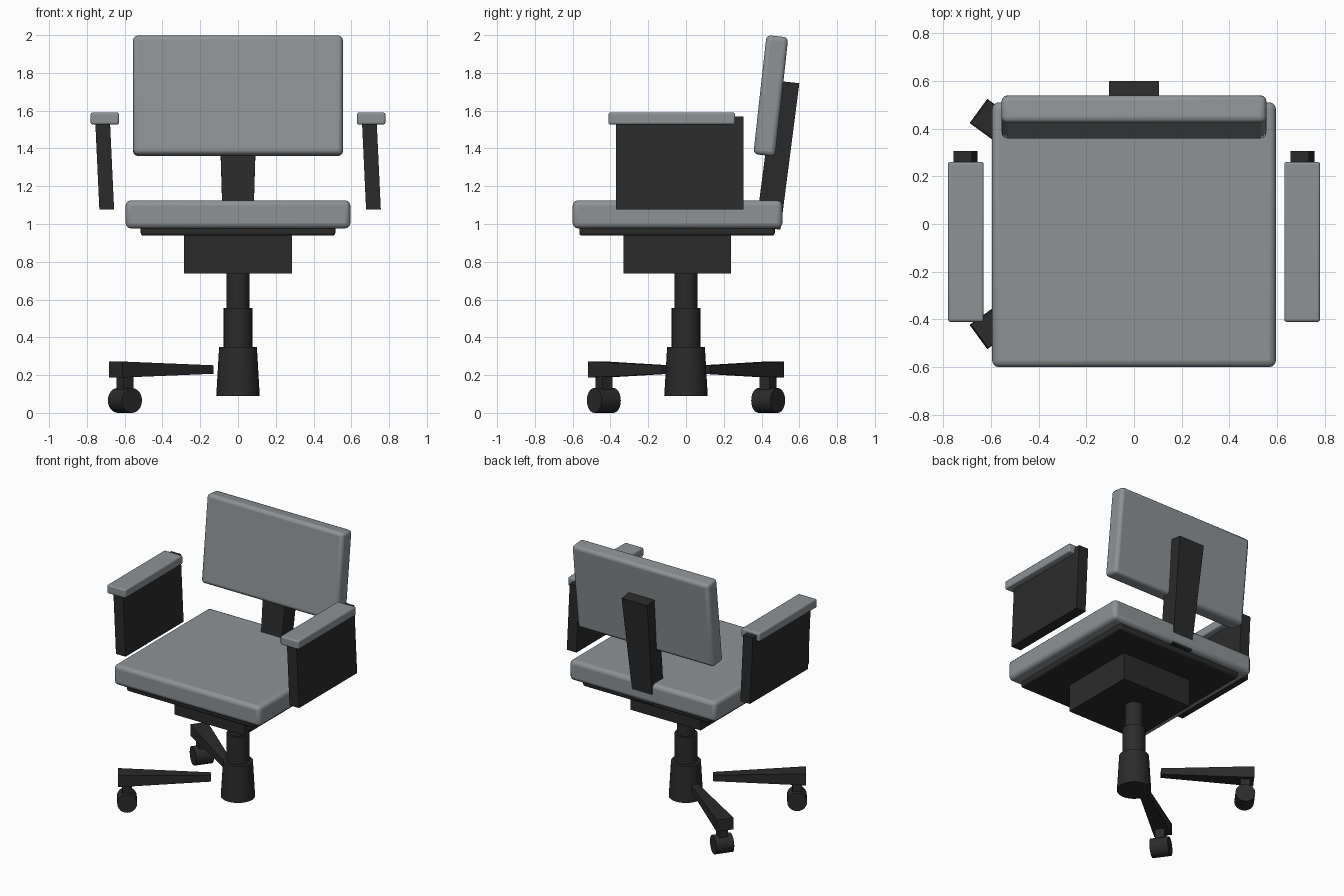
import bpy, bmesh, math
from mathutils import Vector, Matrix

if "Cube" in bpy.data.objects:
    bpy.data.objects.remove(bpy.data.objects["Cube"])


def material(name, rgb):
    m = bpy.data.materials.new(name)
    m.diffuse_color = (*rgb, 1)
    m.use_nodes = True
    m.node_tree.nodes["Principled BSDF"].inputs["Base Color"].default_value = m.diffuse_color
    return m


GREY = material("grey upholstery", (0.27, 0.29, 0.30))
DARK = material("dark plastic", (0.024, 0.024, 0.024))


def finish(name, bm, mat, smooth=False, bevel=0, segments=3):
    bmesh.ops.recalc_face_normals(bm, faces=bm.faces)
    mesh = bpy.data.meshes.new(name)
    bm.to_mesh(mesh)
    bm.free()
    mesh.materials.append(mat)
    ob = bpy.data.objects.new(name, mesh)
    bpy.context.collection.objects.link(ob)
    if bevel:
        b = ob.modifiers.new("rounded edges", 'BEVEL')
        b.width, b.segments = bevel, segments
    if smooth:
        bpy.ops.object.select_all(action='DESELECT')
        ob.select_set(True)
        bpy.context.view_layer.objects.active = ob
        bpy.ops.object.shade_smooth_by_angle(angle=math.radians(35))
    return ob


def box(name, lo, hi, mat, bevel=0, matrix=None):
    """Box between two corners, optionally placed by a matrix."""
    lo, hi = Vector(lo), Vector(hi)
    bm = bmesh.new()
    bmesh.ops.create_cube(bm, size=1)
    bmesh.ops.scale(bm, vec=hi - lo, verts=bm.verts)
    bmesh.ops.translate(bm, vec=(lo + hi) / 2, verts=bm.verts)
    if matrix:
        bm.transform(matrix)
    return finish(name, bm, mat, bevel > 0, bevel)


def loft(name, a, b, mat, matrix=None):
    """Solid joining two four-cornered sections."""
    bm = bmesh.new()
    va, vb = [[bm.verts.new(p) for p in s] for s in (a, b)]
    bm.faces.new(va)
    bm.faces.new(vb)
    for i in range(4):
        j = (i + 1) % 4
        bm.faces.new((va[i], va[j], vb[j], vb[i]))
    if matrix:
        bm.transform(matrix)
    return finish(name, bm, mat)


def cylinder(name, r1, r2, depth, mat, matrix, sides=24, bevel=0):
    bm = bmesh.new()
    bmesh.ops.create_cone(bm, cap_ends=True, segments=sides,
                          radius1=r1, radius2=r2, depth=depth)
    bm.transform(matrix)
    return finish(name, bm, mat, True)


# Stepped central column
for name, r1, r2, z0, z1 in (("column_base", 0.115, 0.10, 0.09, 0.35),
                             ("column_sleeve", 0.076, 0.076, 0.33, 0.555),
                             ("gas_lift", 0.061, 0.061, 0.54, 0.75)):
    cylinder(name, r1, r2, z1 - z0, DARK, Matrix.Translation((0, 0, (z0 + z1) / 2)))

# Two tapered base legs, each with a stem and a wheel
for side, degrees in (("back", 144), ("front", 216)):
    turn = Matrix.Rotation(math.radians(degrees), 4, 'Z')

    def section(r, w, z0, z1):
        return [(r, -w, z0), (r, w, z0), (r, w, z1), (r, -w, z1)]

    loft(side + "_leg", section(0.18, 0.025, 0.207, 0.252),
         section(0.80, 0.06, 0.187, 0.272), DARK, turn)
    box(side + "_caster_stem", (0.708, -0.032, 0.08), (0.772, 0.032, 0.20), DARK, matrix=turn)
    cylinder(side + "_caster_wheel", 0.066, 0.066, 0.126, DARK,
             turn @ Matrix.Translation((0.74, 0, 0.066)) @ Matrix.Rotation(math.pi / 2, 4, 'X'))

# Seat mechanism, pan and cushion
box("seat_mechanism", (-0.285, -0.33, 0.737), (0.285, 0.237, 0.945), DARK)
box("seat_pan", (-0.515, -0.565, 0.938), (0.515, 0.47, 0.99), DARK, 0.015)
box("seat_cushion", (-0.595, -0.6, 0.977), (0.595, 0.51, 1.125), GREY, 0.028)

# Leaning back post, wider at the top
loft("back_post",
     [(-0.08, 0.37, 0.985), (0.08, 0.37, 0.985), (0.08, 0.50, 0.97), (-0.08, 0.50, 0.97)],
     [(-0.104, 0.47, 1.76), (0.104, 0.47, 1.76), (0.104, 0.60, 1.745), (-0.104, 0.60, 1.745)], DARK)

# Leaning backrest cushion
lean = Matrix.Translation((0, 0.449, 1.679)) @ Matrix.Rotation(math.radians(-6.3), 4, 'X')
box("backrest", (-0.555, -0.058, -0.317), (0.555, 0.058, 0.317), GREY, 0.024, lean)

# Arms: padded tops on slanted panels that lean the same way
for side, s in (("left", -1), ("right", 1)):
    box(side + "_arm_pad", (s * 0.705 - 0.075, -0.41, 1.527), (s * 0.705 + 0.075, 0.26, 1.59), GREY, 0.01)

    def level(x, z):
        return [(x - 0.039, -0.37, z), (x + 0.039, -0.37, z),
                (x + 0.039, 0.305, z), (x - 0.039, 0.305, z)]

    loft(side + "_arm_panel", level(s * 0.706 + 0.011, 1.078),
         level(s * 0.706 - 0.012, 1.57), DARK)
